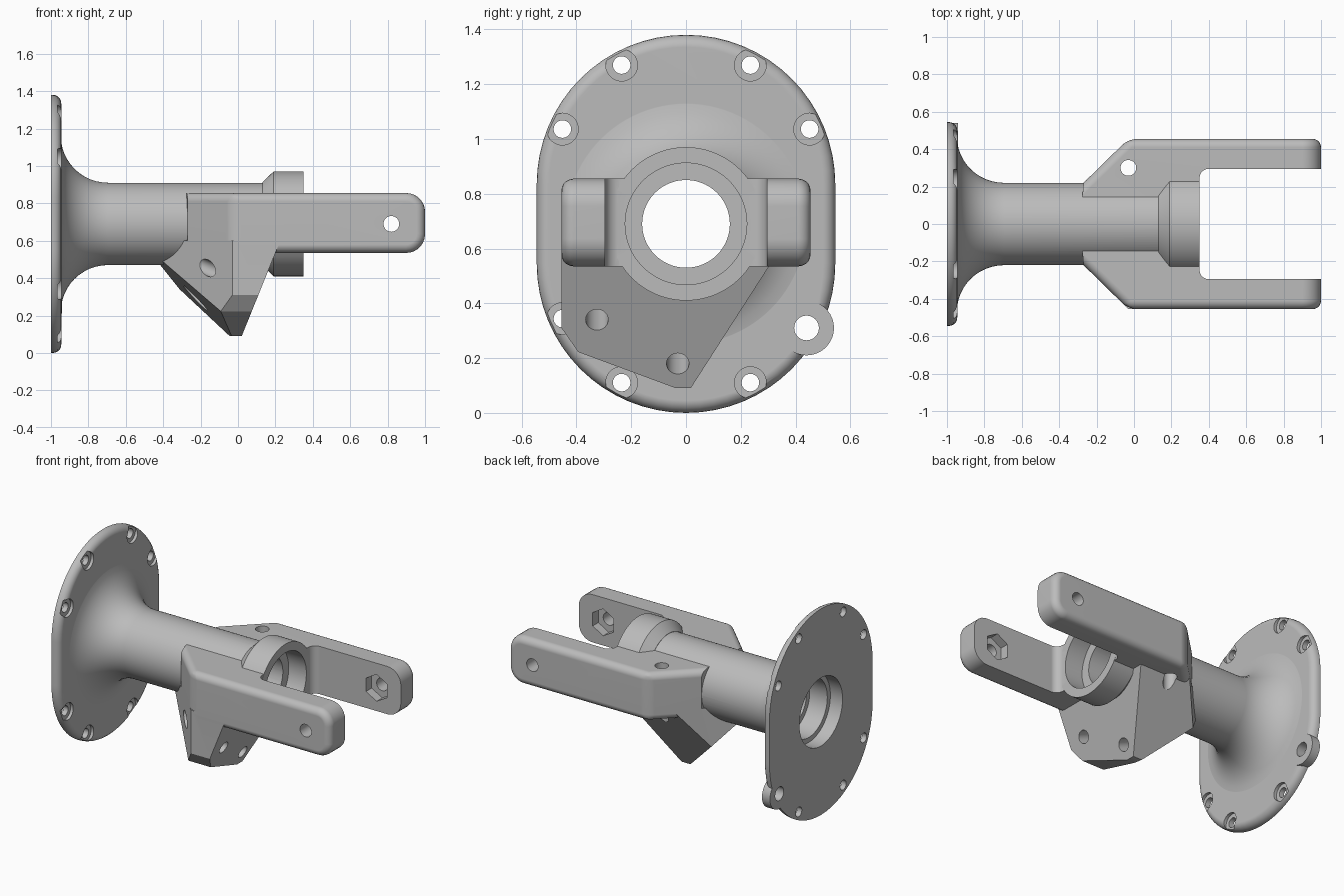
import bpy, bmesh, math
from mathutils import Vector, Matrix

AXIS_Z = 0.69          # height of the bore axis
X, Y, Z = Vector((1, 0, 0)), Vector((0, 1, 0)), Vector((0, 0, 1))

if "Cube" in bpy.data.objects:
    bpy.data.objects.remove(bpy.data.objects["Cube"])


def finish(name, bm):
    bmesh.ops.remove_doubles(bm, verts=bm.verts, dist=1e-5)
    bmesh.ops.recalc_face_normals(bm, faces=bm.faces)
    mesh = bpy.data.meshes.new(name)
    bm.to_mesh(mesh)
    bm.free()
    obj = bpy.data.objects.new(name, mesh)
    bpy.context.collection.objects.link(obj)
    return obj


def prism(points, depth):
    bm = bmesh.new()
    low = [bm.verts.new(p) for p in points]
    high = [bm.verts.new(Vector(p) + depth) for p in points]
    bm.faces.new(low)
    bm.faces.new(high)
    for i in range(len(low)):
        j = (i + 1) % len(low)
        bm.faces.new((low[i], low[j], high[j], high[i]))
    bmesh.ops.recalc_face_normals(bm, faces=bm.faces)
    return bm


def round_edges(bm, rule, radius, segments):
    edges = [e for e in bm.edges if rule(e.verts[0].co, e.verts[1].co)]
    bmesh.ops.bevel(bm, geom=edges, offset=radius, segments=segments,
                    profile=0.5, affect='EDGES')


def lathe(name, profile):
    bm = bmesh.new()
    verts = [bm.verts.new((x, 0, AXIS_Z + r)) for x, r in profile]
    edges = [bm.edges.new(pair) for pair in zip(verts, verts[1:])]
    bmesh.ops.spin(bm, geom=verts + edges, cent=(0, 0, AXIS_Z), axis=X,
                   angle=math.tau, steps=96)
    return finish(name, bm)


def cylinder(name, centre, axis, radius, length, sides=40):
    bm = bmesh.new()
    place = Matrix.Translation(centre) @ axis.to_track_quat('Z', 'Y').to_matrix().to_4x4()
    bmesh.ops.create_cone(bm, cap_ends=True, segments=sides, radius1=radius,
                          radius2=radius, depth=length, matrix=place)
    return finish(name, bm)


def x_cylinder(name, x0, x1, y, z, radius, sides=40):
    return cylinder(name, ((x0 + x1) / 2, y, z), X, radius, x1 - x0, sides)


def convex(name, planes):
    bm = bmesh.new()
    bmesh.ops.create_cube(bm, size=4)
    for point, normal in planes:
        bmesh.ops.bisect_plane(bm, geom=bm.verts[:] + bm.edges[:] + bm.faces[:],
                               plane_co=point, plane_no=Vector(normal).normalized(),
                               clear_outer=True)
        rim = [e for e in bm.edges if e.is_boundary]
        if rim:
            bmesh.ops.edgeloop_fill(bm, edges=rim)
    return finish(name, bm)


def combine(body, other, operation):
    mod = body.modifiers.new(operation.lower(), 'BOOLEAN')
    mod.object, mod.operation, mod.solver = other, operation, 'EXACT'
    bpy.context.view_layer.objects.active = body
    bpy.ops.object.modifier_apply(modifier=mod.name)
    bpy.data.objects.remove(other)


# Flange: stadium plate with a rounded front rim
outline = []
for i in range(66):
    top = i < 33
    a = math.pi * (i if top else i - 1) / 32
    outline.append((-1, 0.545 * math.cos(a),
                    AXIS_Z + (0.145 if top else -0.145) + 0.545 * math.sin(a)))
bm = prism(outline, X * 0.055)
round_edges(bm, lambda a, b: min(a.x, b.x) > -0.95, 0.045, 5)
flange = finish("flange", bm)

# Tube flaring into the flange
flare = [(-0.695 - 0.252 * math.sin(t), 0.47 - 0.25 * math.cos(t))
         for t in (math.pi / 2 * i / 12 for i in range(12, -1, -1))]
tube = lathe("tube", [(-0.97, 0), (-0.97, 0.47)] + flare + [(0.25, 0.22), (0.25, 0)])

# Collar at the open end of the tube
collar = lathe("collar", [(0.13, 0), (0.13, 0.222), (0.19, 0.28), (0.351, 0.28), (0.351, 0)])

# Yoke: web and two arms, rounded on the outside
half = [(-0.28, 0.1), (-0.27, 0.22), (-0.03, 0.455), (1, 0.455), (1, 0.295), (0.35, 0.295)]
points = [(x, y, 0.535) for x, y in half] + [(x, -y, 0.535) for x, y in reversed(half)]
bm = prism(points, Z * 0.32)
round_edges(bm, lambda a, b: abs(a.z - b.z) > 0.3 and abs(a.x - 0.35) < 0.01, 0.05, 5)
round_edges(bm, lambda a, b: min(a.x, b.x) > 0.99 and abs(a.z - b.z) < 0.01, 0.1, 7)


def outer_edge(a, b):
    on_side = min(abs(a.y), abs(b.y)) > 0.454 and a.y * b.y > 0
    on_slope = (max(a.x, b.x) < -0.02 and min(abs(a.y), abs(b.y)) > 0.21
                and abs(a.y - b.y) > 0.1 and a.y * b.y > 0)
    return on_side or on_slope


round_edges(bm, outer_edge, 0.045, 5)
yoke = finish("yoke", bm)

# Mounting bracket under the front arm
bracket = convex("bracket", [
    ((0, -0.4545, 0), -Y),                              # outer face
    ((0, 0, 0.6), Z),                                   # top, inside the web
    ((0.02, 0, 0.09), (0.927, 0, -0.375)),              # bolting face
    ((-0.03, -0.4545, 0), (-0.235, -0.24, 0)),          # front slope
    ((-0.03, 0.4545, 0), (-0.235, 0.24, 0)),            # rear slope
    ((-0.04, -0.03, 0.095), (-1.055, -0.2, -1)),        # underside
    ((0, -0.05, 0.095), (0, -0.37, -1)),                # bottom
    ((0, 0.03, 0.11), (0, 1.556, -1)),                  # inner side
    ((0, 0, 0.091), -Z),                                # blunt tip
    ((0, -0.4545, 0.31), (0, -1.347, -0.938)),          # blunt corner
])

# Side tab on the flange
tab = x_cylinder("tab", -1, -0.941, 0.44, 0.31, 0.1, 48)

# Join the casting
body = tube
for part in (flange, collar, yoke, bracket, tab):
    combine(body, part, 'UNION')

# Stepped bore
cutters = [
    x_cylinder("bore", -1.1, 0.5, 0, AXIS_Z, 0.16, 80),
    x_cylinder("open_end_step", 0.22, 0.5, 0, AXIS_Z, 0.222, 80),
    x_cylinder("flange_step", -1.1, -0.91, 0, AXIS_Z, 0.228, 80),
    x_cylinder("inner_step", -1.1, -0.78, 0, AXIS_Z, 0.195, 80),
]

# Flange bolt holes with recessed seats, and the tab hole
for sy in (-1, 1):
    for sz in (-1, 1):
        for angle in (24, 61.6):
            if (sy, sz, angle) == (1, -1, 24):
                continue
            y = sy * 0.494 * math.cos(math.radians(angle))
            z = AXIS_Z + sz * (0.145 + 0.494 * math.sin(math.radians(angle)))
            cutters.append(x_cylinder("bolt_hole", -1.1, -0.9, y, z, 0.032, 28))
            cutters.append(x_cylinder("bolt_seat", -0.965, -0.88, y, z, 0.058, 36))
cutters.append(x_cylinder("tab_hole", -1.1, -0.9, 0.44, 0.31, 0.045))

# Pin hole with hexagonal pockets, web hole and bracket holes
drill = Vector((0.927, 0, -0.375))
cutters += [
    cylinder("pin_hole", (0.82, 0, AXIS_Z), Y, 0.042, 1.2),
    cylinder("hex_pocket", (0.82, 0, AXIS_Z), Y, 0.09, 0.71, 6),
    cylinder("web_hole", (-0.03, 0.3, 0.7), Z, 0.042, 0.6),
    cylinder("bracket_hole", (-0.02, -0.325, 0.397), drill, 0.041, 0.5),
    cylinder("bracket_hole", (-0.07, -0.03, 0.231), drill, 0.041, 0.5),
]
for cutter in cutters:
    combine(body, cutter, 'DIFFERENCE')
body.name = body.data.name = "yoke_housing"

# Grey metal
metal = bpy.data.materials.new("grey_metal")
metal.use_nodes = True
colour = (0.5, 0.5, 0.5, 1)
metal.diffuse_color = colour
metal.node_tree.nodes["Principled BSDF"].inputs["Base Color"].default_value = colour
body.data.materials.clear()
body.data.materials.append(metal)

bpy.ops.object.select_all(action='DESELECT')
body.select_set(True)
bpy.context.view_layer.objects.active = body
bpy.ops.object.shade_smooth_by_angle(angle=math.radians(30))
weighted = body.modifiers.new("even_shading", 'WEIGHTED_NORMAL')
weighted.keep_sharp = True
